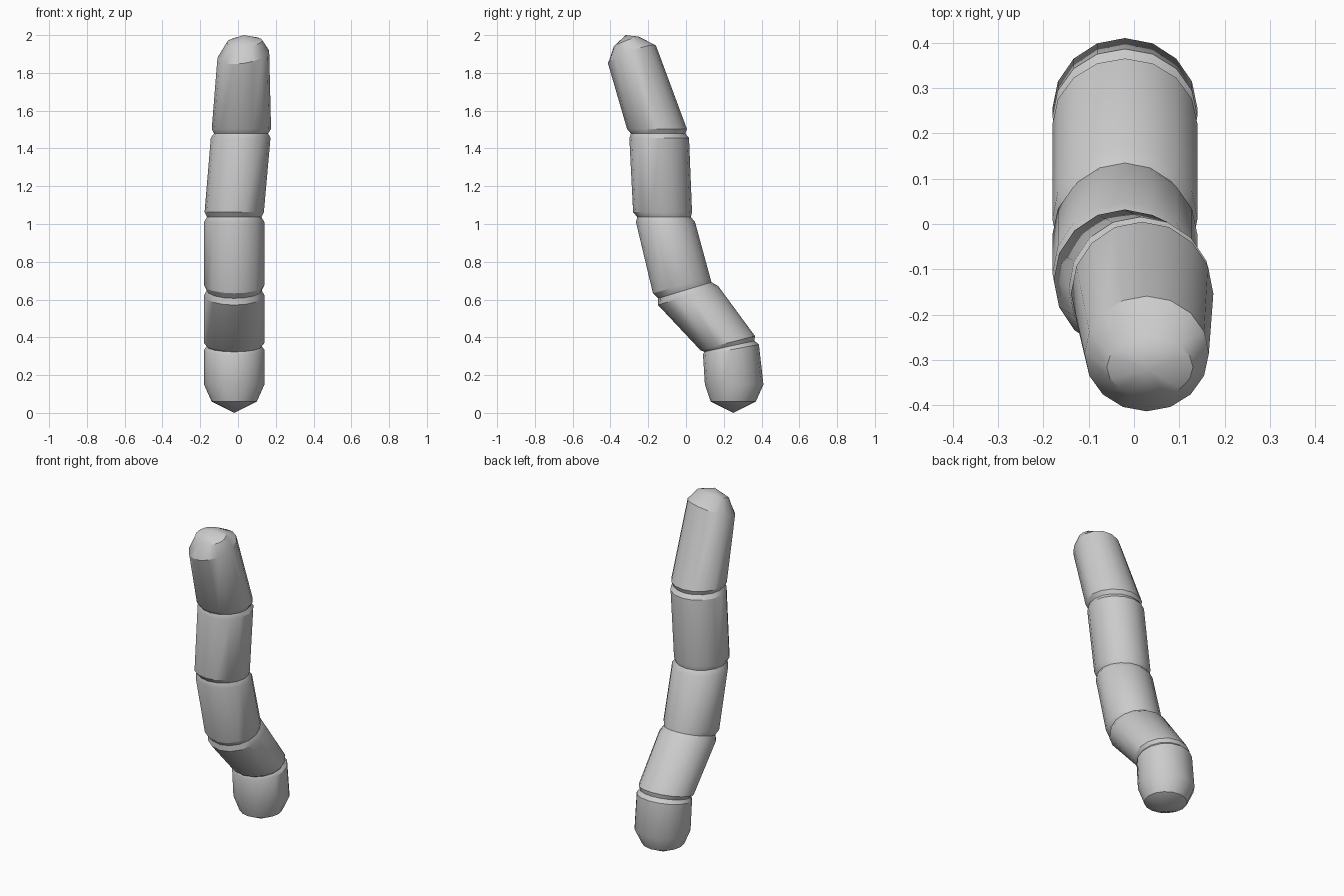
import bpy
import bmesh
import math
from mathutils import Vector

SIDES = 16
GROOVE_SCALE = 0.91

cube = bpy.data.objects.get("Cube")
if cube:
    bpy.data.objects.remove(cube, do_unlink=True)

grey = bpy.data.materials.new("light grey")
grey.use_nodes = True
colour = (0.6, 0.6, 0.6, 1)
grey.diffuse_color = colour
grey.node_tree.nodes["Principled BSDF"].inputs["Base Color"].default_value = colour


def ring(front, back, x, radius, lean=0.0):
    """Tilted ring: front and back are (y, z) rim points, lean lifts its +x side."""
    front, back = Vector((x, *front)), Vector((x, *back))
    return (front + back) / 2, Vector((radius, 0, lean)), (back - front) / 2


def groove(lower, upper):
    """Narrow ring halfway between two neighbouring segment ends."""
    centre, side, depth = ((a + b) / 2 for a, b in zip(lower, upper))
    return centre, side * GROOVE_SCALE, depth * GROOVE_SCALE


# Bottom and top rim of every segment, from the lowest upward
segments = [
    (ring((0.10, 0.15), (0.41, 0.15), -0.02, 0.16),
     ring((0.09, 0.307), (0.386, 0.362), -0.02, 0.16)),
    (ring((0.075, 0.333), (0.365, 0.407), -0.02, 0.16),
     ring((-0.148, 0.571), (0.17, 0.672), -0.02, 0.16)),
    (ring((-0.175, 0.633), (0.127, 0.72), -0.02, 0.16),
     ring((-0.265, 1.01), (0.048, 1.01), -0.02, 0.16)),
    (ring((-0.28, 1.063), (0.032, 1.063), -0.02, 0.157),
     ring((-0.30, 1.455), (0.016, 1.455), 0.014, 0.158)),
    (ring((-0.312, 1.503), (0.005, 1.503), 0.018, 0.157),
     ring((-0.413, 1.85), (-0.159, 1.945), 0.028, 0.137, 0.02)),
]

# Rounded lower end, segments joined by grooves, rounded upper end
rings = [ring((0.13, 0.06), (0.37, 0.06), -0.02, 0.12)]
for i, (low, high) in enumerate(segments):
    if i:
        rings.append(groove(segments[i - 1][1], low))
    rings += [low, high]
rings.append(ring((-0.382, 1.94), (-0.25, 1.992), 0.035, 0.095, 0.005))
tips = Vector((-0.02, 0.25, 0)), Vector((0.03, -0.32, 2))

bm = bmesh.new()
angles = [math.tau * i / SIDES for i in range(SIDES)]
loops = [[bm.verts.new(c + side * math.cos(a) + depth * math.sin(a)) for a in angles]
         for c, side, depth in rings]

# Skin between the rings
for low, high in zip(loops, loops[1:]):
    for i in range(SIDES):
        j = (i + 1) % SIDES
        bm.faces.new((low[i], low[j], high[j], high[i]))

# Pointed caps
for loop, tip in zip((loops[0], loops[-1]), tips):
    point = bm.verts.new(tip)
    for i in range(SIDES):
        bm.faces.new((loop[i], loop[(i + 1) % SIDES], point))

bmesh.ops.recalc_face_normals(bm, faces=bm.faces)
mesh = bpy.data.meshes.new("segmented_body")
bm.to_mesh(mesh)
bm.free()
mesh.materials.append(grey)
body = bpy.data.objects.new("segmented_body", mesh)
bpy.context.collection.objects.link(body)
bpy.ops.object.select_all(action="DESELECT")
body.select_set(True)
bpy.context.view_layer.objects.active = body
bpy.ops.object.shade_smooth_by_angle(angle=math.radians(30))
